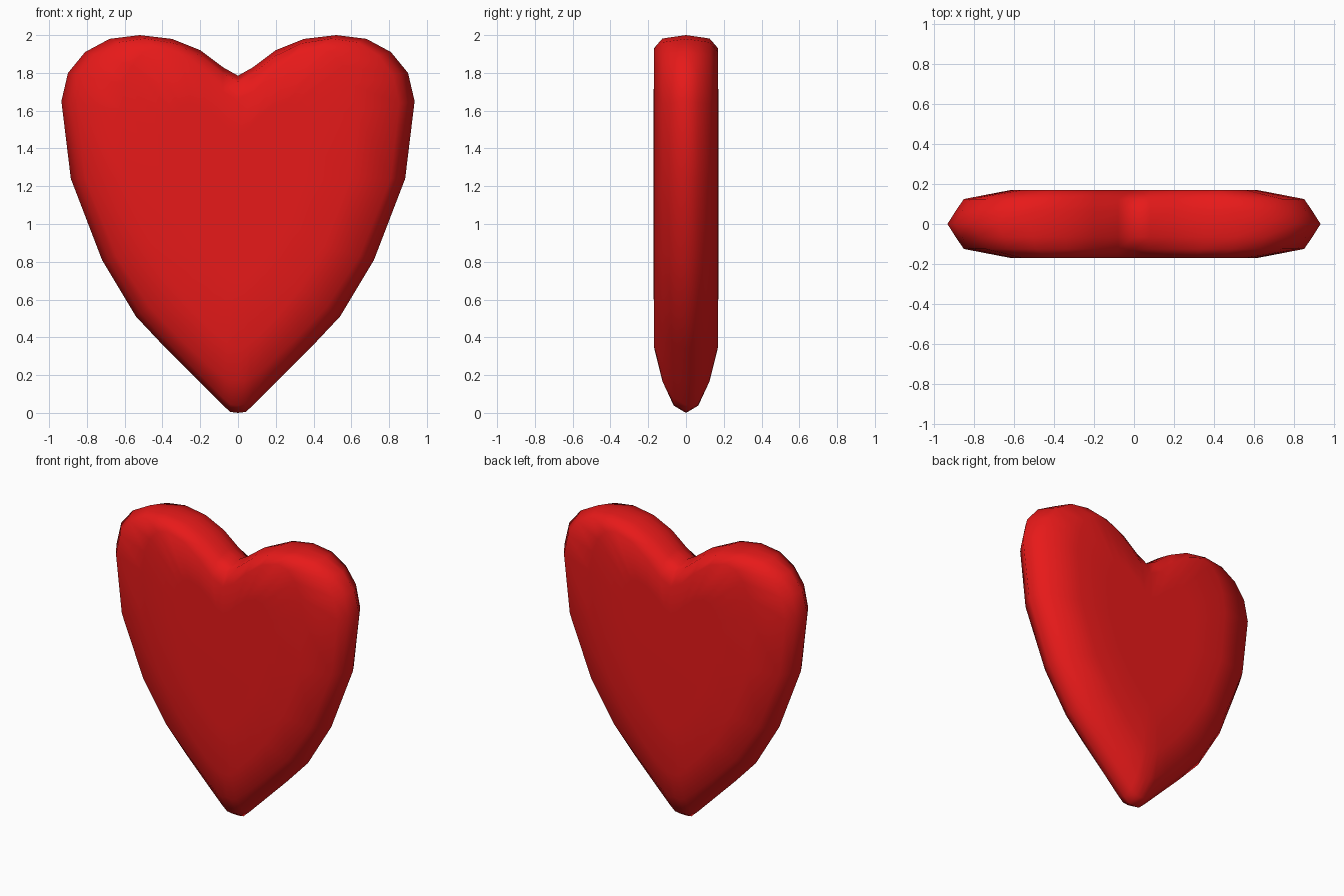
import bpy, bmesh

if "Cube" in bpy.data.objects:
    bpy.data.objects.remove(bpy.data.objects["Cube"])

# Right half of the widest outline (at y = 0) and of the flat face's rim, notch to tip
OUTER = [(0, 1.785), (.08, 1.83), (.20, 1.92), (.35, 1.98), (.52, 2.0), (.68, 1.98),
         (.81, 1.91), (.90, 1.80), (.935, 1.65), (.885, 1.24), (.72, .81), (.54, .51),
         (.38, .34), (.20, .16), (.08, .04), (.04, .005), (0, 0)]
INNER = [(0, 1.66), (.08, 1.70), (.18, 1.80), (.30, 1.89), (.42, 1.93), (.50, 1.91),
         (.56, 1.84), (.60, 1.74), (.62, 1.60), (.59, 1.24), (.46, .88), (.32, .66),
         (.21, .52), (.12, .42), (.06, .37), (.03, .355), (0, .35)]
LAST = len(OUTER) - 1


def blend(side, tip):
    """Half outline between OUTER and INNER, with its own blend near the tip."""
    pts = []
    for i, (a, b) in enumerate(zip(OUTER, INNER)):
        t = max(0, (i - 9) / (LAST - 9))
        f = side + (tip - side) * t
        pts.append((a[0] + (b[0] - a[0]) * f, a[1] + (b[1] - a[1]) * f))
    return pts


def closed(half):
    """Mirror a half outline into a closed loop."""
    return half + [(-x, z) for x, z in half[-2:0:-1]]


# Cross-sections from the middle out to the flat face
center = [(x * .6, 1.2 + (z - 1.2) * .6) for x, z in INNER]
levels = [(0, OUTER), (.065, blend(.13, .11)), (.125, blend(.26, .5)),
          (.17, INNER), (.171, center)]
sections = [(-y, p) for y, p in reversed(levels[1:])] + levels

bm = bmesh.new()
rings = [[bm.verts.new((x, y, z)) for x, z in closed(p)] for y, p in sections]
n = len(rings[0])
for a, b in zip(rings, rings[1:]):
    for i in range(n):
        j = (i + 1) % n
        bm.faces.new((a[i], a[j], b[j], b[i]))
bm.faces.new(rings[0])
bm.faces.new(rings[-1])
bmesh.ops.recalc_face_normals(bm, faces=bm.faces)
for f in bm.faces:
    f.smooth = True

# Heart
mesh = bpy.data.meshes.new("heart")
bm.to_mesh(mesh)
bm.free()
heart = bpy.data.objects.new("heart", mesh)
bpy.context.collection.objects.link(heart)

red = bpy.data.materials.new("red")
red.diffuse_color = (.8, .01, .01, 1)
red.use_nodes = True
red.node_tree.nodes["Principled BSDF"].inputs["Base Color"].default_value = red.diffuse_color
mesh.materials.append(red)
